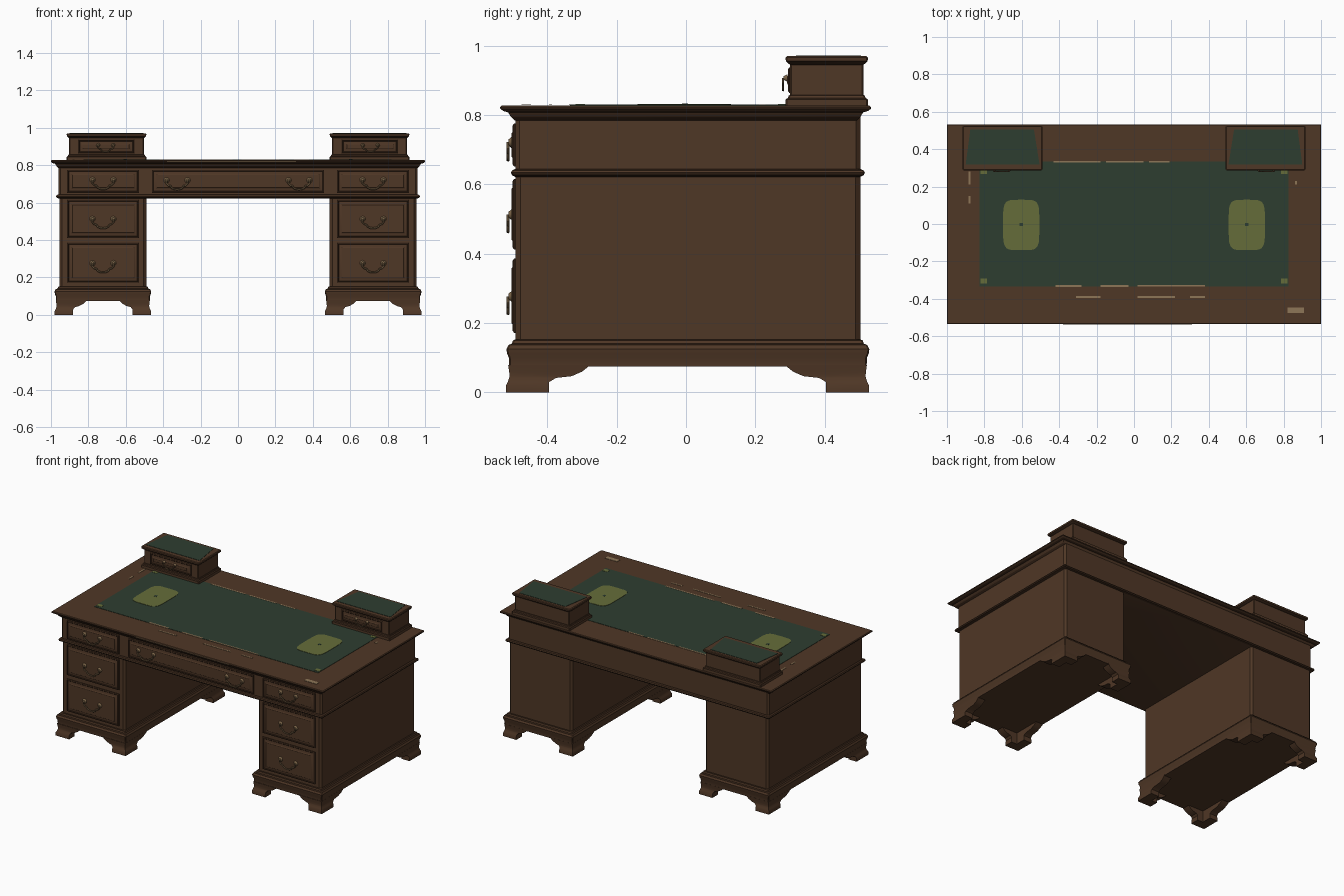
import bpy, bmesh, math
from mathutils import Vector

if "Cube" in bpy.data.objects:
    bpy.data.objects.remove(bpy.data.objects["Cube"])


def material(name, rgb):
    m = bpy.data.materials.new(name)
    m.diffuse_color = (*rgb, 1)
    m.use_nodes = True
    m.node_tree.nodes["Principled BSDF"].inputs["Base Color"].default_value = m.diffuse_color
    return m


WOOD = material("brown wood", (0.078, 0.038, 0.019))
DARK = material("dark wood", (0.038, 0.018, 0.009))
GREEN = material("green leather", (0.027, 0.048, 0.030))
OLIVE = material("olive leather", (0.130, 0.152, 0.042))
BRASS = material("aged brass", (0.200, 0.130, 0.065))
TAN = material("worn tan", (0.270, 0.180, 0.095))


def finish(name, bm, mats, smooth=True):
    bmesh.ops.recalc_face_normals(bm, faces=bm.faces)
    me = bpy.data.meshes.new(name)
    bm.to_mesh(me)
    bm.free()
    ob = bpy.data.objects.new(name, me)
    bpy.context.collection.objects.link(ob)
    for m in mats:
        me.materials.append(m)
    if smooth:
        bpy.ops.object.select_all(action='DESELECT')
        ob.select_set(True)
        bpy.context.view_layer.objects.active = ob
        bpy.ops.object.shade_smooth_by_angle(angle=math.radians(35))
    return ob


def stack(name, rings, mats, dark=()):
    """Loft equal-length rings of points; bands listed in dark use material 1."""
    bm = bmesh.new()
    loops = [[bm.verts.new(p) for p in r] for r in rings]
    n = len(loops[0])
    for k, (a, b) in enumerate(zip(loops, loops[1:])):
        for i in range(n):
            f = bm.faces.new((a[i], a[(i + 1) % n], b[(i + 1) % n], b[i]))
            f.material_index = 1 if k in dark else 0
    bm.faces.new(loops[0])
    bm.faces.new(loops[-1])
    return finish(name, bm, mats)


def moulded(name, x0, x1, y0, y1, profile, c=0.004, mats=(WOOD, DARK), dark=()):
    """Block with clipped corners whose outline grows by d at each height z."""
    rings = []
    for d, z in profile:
        a, b, e, f = x0 - d, x1 + d, y0 - d, y1 + d
        rings.append([(a + c, e, z), (b - c, e, z), (b, e + c, z), (b, f - c, z),
                      (b - c, f, z), (a + c, f, z), (a, f - c, z), (a, e + c, z)])
    return stack(name, rings, mats, dark)


def plate(name, pts, z, mat, t=0.002):
    return stack(name, [[(x, y, z - t) for x, y in pts], [(x, y, z) for x, y in pts]], [mat])


def rect(x0, x1, y0, y1):
    return [(x0, y0), (x1, y0), (x1, y1), (x0, y1)]


def drawer(name, x0, x1, z0, z1, y):
    """Dark bead, sloping field edge, then a raised flat front."""
    rings = []
    for inset, out in ((-0.006, -0.005), (-0.006, 0.004), (0, 0.008), (0.004, 0.004),
                       (0.016, 0.006), (0.022, 0.011)):
        a, b, c, d, yy = x0 + inset, x1 - inset, z0 + inset, z1 - inset, y - out
        rings.append([(a, yy, c), (b, yy, c), (b, yy, d), (a, yy, d)])
    stack(name, rings, [WOOD, DARK], dark=(0, 1, 2))


def handle(name, x, y, z, s=0.056, r=0.018):
    """Swan-neck bail hanging from two round rosettes."""
    bm = bmesh.new()
    for sx in (-s, s):
        res = bmesh.ops.create_cone(bm, cap_ends=True, segments=12, radius1=r,
                                    radius2=r * 0.45, depth=0.012)
        for v in res["verts"]:
            v.co = Vector((x + sx + v.co.x, y - 0.004 - v.co.z, z + v.co.y))
    half = [(1, 0), (1.02, -0.3), (0.82, -0.5), (0.62, -0.55), (0.5, -0.75), (0.25, -0.86)]
    path = [(-u, w) for u, w in half] + [(0, -0.88)] + half[::-1]
    k = 6
    prev = None
    for i, (u, w) in enumerate(path):
        p, q = path[max(i - 1, 0)], path[min(i + 1, len(path) - 1)]
        t = Vector((q[0] - p[0], 0, q[1] - p[1])).normalized()
        side = Vector((-t.z, 0, t.x))
        c = Vector((x + u * s, y - 0.011, z + w * s))
        ring = [bm.verts.new(c + s * 0.085 * (side * math.cos(math.tau * j / k)
                + Vector((0, 1, 0)) * math.sin(math.tau * j / k))) for j in range(k)]
        if prev:
            for j in range(k):
                bm.faces.new((prev[j], prev[(j + 1) % k], ring[(j + 1) % k], ring[j]))
        prev = ring
    finish(name, bm, [BRASS])


def foot(name, cx, cy, sx, sy):
    """L-shaped bracket foot; arms shorten toward the floor."""
    rings = []
    for z, ay, ax, out in ((0, .12, .095, .004), (.02, .12, .095, .004), (.03, .12, .095, -.001),
                           (.042, .14, .105, -.005), (.047, .185, .125, -.006),
                           (.06, .215, .15, -.005), (.08, .24, .17, -.002)):
        t = 0.055
        pts = [(-out, -out), (ax, -out), (ax, t), (t, t), (t, ay), (-out, ay)]
        rings.append([(cx + sx * u, cy + sy * v, z) for u, v in pts])
    stack(name, rings, [WOOD])


FRONT, BACK, TOP = -0.492, 0.503, 0.828

# Upper carcass and writing top
moulded("upper_carcass", -0.96, 0.96, FRONT, BACK, [(0, 0.635), (0, 0.8)], c=0.012)
moulded("carcass_moulding", -0.96, 0.96, FRONT, BACK,
        [(0.0, 0.622), (0.010, 0.627), (0.013, 0.634), (0.010, 0.640), (0, 0.645)], dark=(0, 1, 3))
moulded("desk_top", -1, 1, -0.535, 0.533,
        [(-0.04, 0.785), (-0.03, 0.795), (-0.022, 0.808), (-0.008, 0.812), (0, 0.818),
         (0, 0.824), (-0.004, TOP)], c=0.002, dark=(0, 2, 4))
plate("writing_leather", rect(-0.825, 0.825, -0.335, 0.335), TOP + 0.002, GREEN)
stack("edge_wear", [[(x, y, z) for x, z in rect(-0.38, 0.31, 0.8185, 0.8235)]
                    for y in (-0.534, -0.536)], [TAN])

# Worn gilt lines on the top
for i, (x0, x1, y0, y1) in enumerate([
        (-0.43, -0.18, .328, .338), (-.15, .05, .328, .338), (.08, .19, .328, .338),
        (-0.42, -0.28, -.338, -.326), (-.18, -.03, -.338, -.326), (.02, .38, -.335, -.325),
        (-0.31, -0.18, -.395, -.386), (.02, .22, -.395, -.386), (.3, .38, -.395, -.386),
        (-.885, -.875, .21, .28), (-.885, -.875, .11, .15), (.86, .872, .21, .23),
        (.82, .91, -.475, -.447)]):
    plate(f"gilt_line_{i}", rect(x0, x1, y0, y1), TOP + 0.003, TAN)
for sx in (-1, 1):
    for y in (-0.305, 0.28):
        x = sx * 0.803
        plate("leather_corner", rect(x - .018, x + .018, y - .014, y + .014), TOP + 0.0035, OLIVE)

# Centre drawer
drawer("centre_drawer", -0.455, 0.455, 0.658, 0.77, FRONT)

for sx, side in ((-1, "left"), (1, "right")):
    def span(a, b):
        return sorted((sx * a, sx * b))

    handle(f"centre_handle_{side}", sx * 0.326, FRONT - 0.01, 0.72)

    # Rounded worn patch with a small centre mark
    patch = []
    for i in range(32):
        a = math.tau * i / 32
        c, s = math.cos(a), math.sin(a)
        patch.append((sx * 0.603 + 0.097 * math.copysign(abs(c) ** 0.4, c),
                      -0.005 + 0.135 * math.copysign(abs(s) ** 0.4, s)))
    plate(f"leather_patch_{side}", patch, TOP + 0.004, OLIVE)
    plate(f"patch_mark_{side}", rect(sx * .603 - .009, sx * .603 + .009, -.012, .006),
          TOP + 0.005, GREEN)

    # Pedestal with plinth and bracket feet
    x0, x1 = span(0.49, 0.955)
    moulded(f"pedestal_{side}", x0, x1, FRONT, BACK, [(0, 0.1), (0, 0.63)], c=0.014)
    moulded(f"plinth_{side}", x0, x1, FRONT, BACK,
            [(0.018, 0.075), (0.019, 0.10), (0.024, 0.112), (0.026, 0.125), (0.020, 0.137),
             (0.010, 0.141), (0.007, 0.150), (0, 0.153)], dark=(4, 6))
    for fx, dx in ((x0 - 0.021, 1), (x1 + 0.021, -1)):
        for fy, dy in ((FRONT - 0.023, 1), (BACK + 0.021, -1)):
            foot(f"foot_{side}", fx, fy, dx, dy)

    # Pedestal drawers
    a, b = span(0.535, 0.908)
    for label, z0, z1, zh in (("lower", 0.178, 0.38, 0.277), ("middle", 0.418, 0.61, 0.513),
                              ("upper", 0.658, 0.77, 0.722)):
        drawer(f"{label}_drawer_{side}", a, b, z0, z1, FRONT)
        handle(f"{label}_handle_{side}", sx * 0.722, FRONT - 0.01, zh)

    # Small drawer box on the top
    x0, x1 = span(0.503, 0.903)
    moulded(f"box_body_{side}", x0, x1, 0.30, 0.512, [(0, TOP), (0, 0.96)])
    moulded(f"box_base_{side}", x0, x1, 0.30, 0.512,
            [(0.013, TOP - 0.002), (0.013, 0.845), (0.006, 0.850), (0.004, 0.856), (0, 0.858)],
            dark=(1, 3))
    moulded(f"box_lid_{side}", x0, x1, 0.30, 0.512,
            [(0.0, 0.945), (0.007, 0.951), (0.012, 0.956), (0.013, 0.966), (0.009, 0.970)],
            dark=(0, 1))
    plate(f"box_leather_{side}", [(sx * .505, .318), (sx * .9, .318), (sx * .875, .505),
                                  (sx * .535, .505)], 0.972, GREEN)
    a, b = span(0.56, 0.85)
    drawer(f"box_drawer_{side}", a, b, 0.87, 0.932, 0.302)
    handle(f"box_handle_{side}", sx * 0.708, 0.291, 0.907, 0.04, 0.011)
